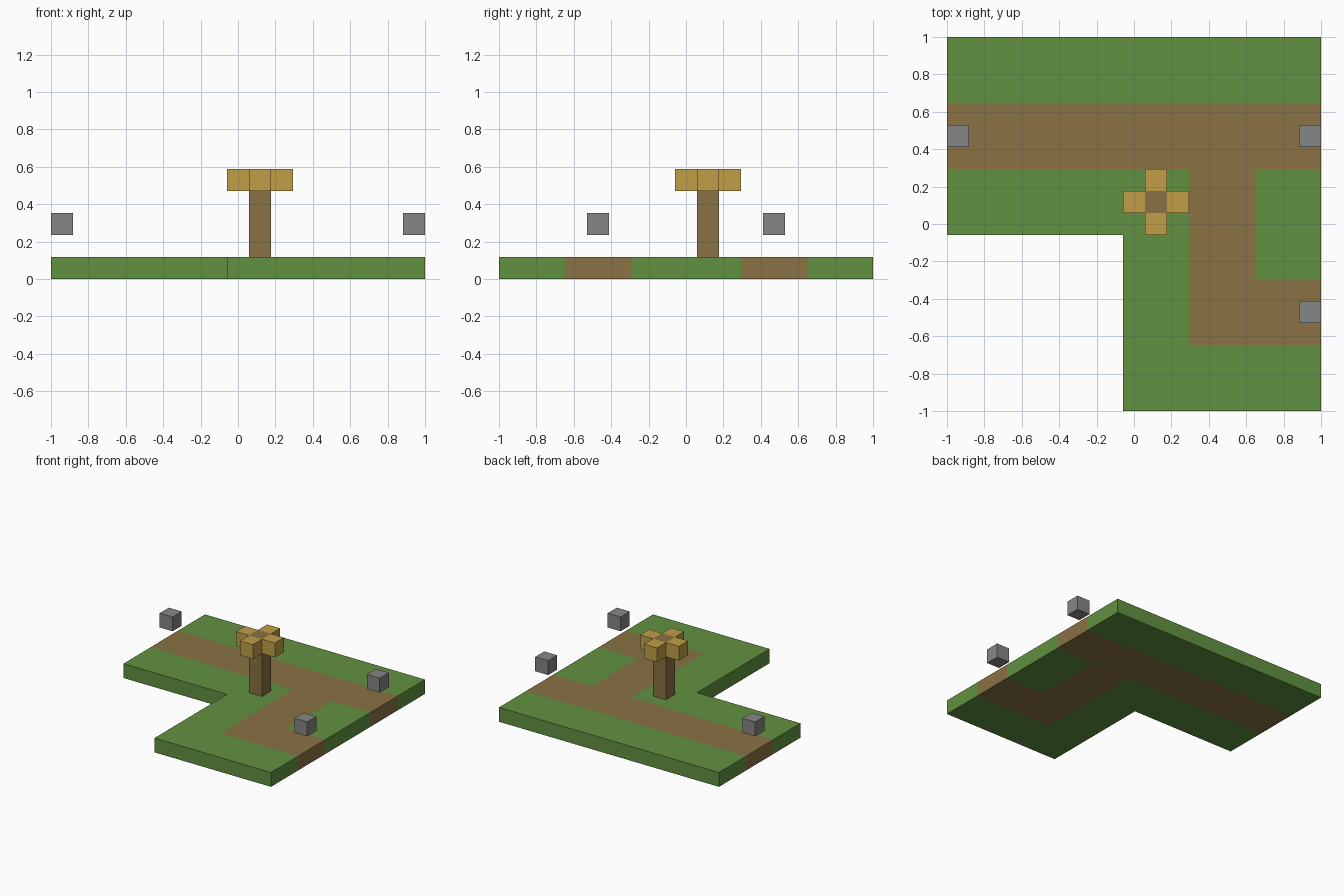
import bpy
import bmesh
from mathutils import Vector

cube = bpy.data.objects.get("Cube")
if cube:
    bpy.data.objects.remove(cube, do_unlink=True)

U = 2 / 17  # one block of the 17 x 17 layout


def to_world(x, y, z):
    return Vector((x * U - 1, y * U - 1, z * U))


def make_material(name, srgb):
    color = [(c / 255 / 12.92) if c < 11 else ((c / 255 + 0.055) / 1.055) ** 2.4
             for c in srgb] + [1]
    mat = bpy.data.materials.new(name)
    mat.use_nodes = True
    mat.diffuse_color = color
    mat.node_tree.nodes["Principled BSDF"].inputs["Base Color"].default_value = color
    return mat


grass = make_material("grass green", (97, 145, 65))
dirt = make_material("dirt brown", (138, 113, 66))
gold = make_material("golden yellow", (193, 159, 72))
stone = make_material("stone grey", (134, 134, 134))


def finish(name, bm, mats):
    bmesh.ops.recalc_face_normals(bm, faces=bm.faces)
    mesh = bpy.data.meshes.new(name)
    bm.to_mesh(mesh)
    bm.free()
    for mat in mats:
        mesh.materials.append(mat)
    obj = bpy.data.objects.new(name, mesh)
    bpy.context.collection.objects.link(obj)
    return obj


def block(name, mat, x, y, z, height=1):
    """A one-block-wide column with its lowest corner at x, y, z."""
    bm = bmesh.new()
    bmesh.ops.create_cube(bm, size=1)
    bmesh.ops.scale(bm, vec=(U, U, U * height), verts=bm.verts)
    obj = finish(name, bm, [mat])
    obj.location = to_world(x + 0.5, y + 0.5, z + height / 2)
    return obj


def on_path(x, y):
    main_road = 11 < y < 14
    branch = 11 < x < 14 and 3 < y < 14
    side_exit = x > 11 and 3 < y < 6
    return main_road or branch or side_exit


# L-shaped ground slab, split along the path borders
xs = [0, 8, 11, 14, 17]
ys = [0, 3, 6, 8, 11, 14, 17]
bm = bmesh.new()
for x0, x1 in zip(xs, xs[1:]):
    for y0, y1 in zip(ys, ys[1:]):
        if x1 <= 8 and y1 <= 8:
            continue  # missing corner
        bm.faces.new([bm.verts.new(to_world(x, y, 0))
                      for x, y in ((x0, y0), (x1, y0), (x1, y1), (x0, y1))])
bmesh.ops.remove_doubles(bm, verts=bm.verts, dist=U / 100)
raised = bmesh.ops.extrude_face_region(bm, geom=bm.faces[:], use_keep_orig=True)
bmesh.ops.translate(bm, vec=(0, 0, U),
                    verts=[g for g in raised["geom"] if isinstance(g, bmesh.types.BMVert)])
bmesh.ops.recalc_face_normals(bm, faces=bm.faces)

# Path colour runs right through the slab
for face in bm.faces:
    inside = face.calc_center_median() - face.normal * U * 0.1
    face.material_index = int(on_path((inside.x + 1) / U, (inside.y + 1) / U))
finish("ground", bm, [grass, dirt])

# Post with four arms at its top
block("post", dirt, 9, 9, 1, height=4)
for side, dx, dy in (("left", 1, 0), ("right", -1, 0), ("front", 0, -1), ("back", 0, 1)):
    block(side + "_arm", gold, 9 + dx, 9 + dy, 4)

# Floating marker cubes above each path end
for name, x, y in (("right_marker", 0, 12), ("back_left_marker", 16, 12),
                   ("front_left_marker", 16, 4)):
    block(name, stone, x, y, 2)
